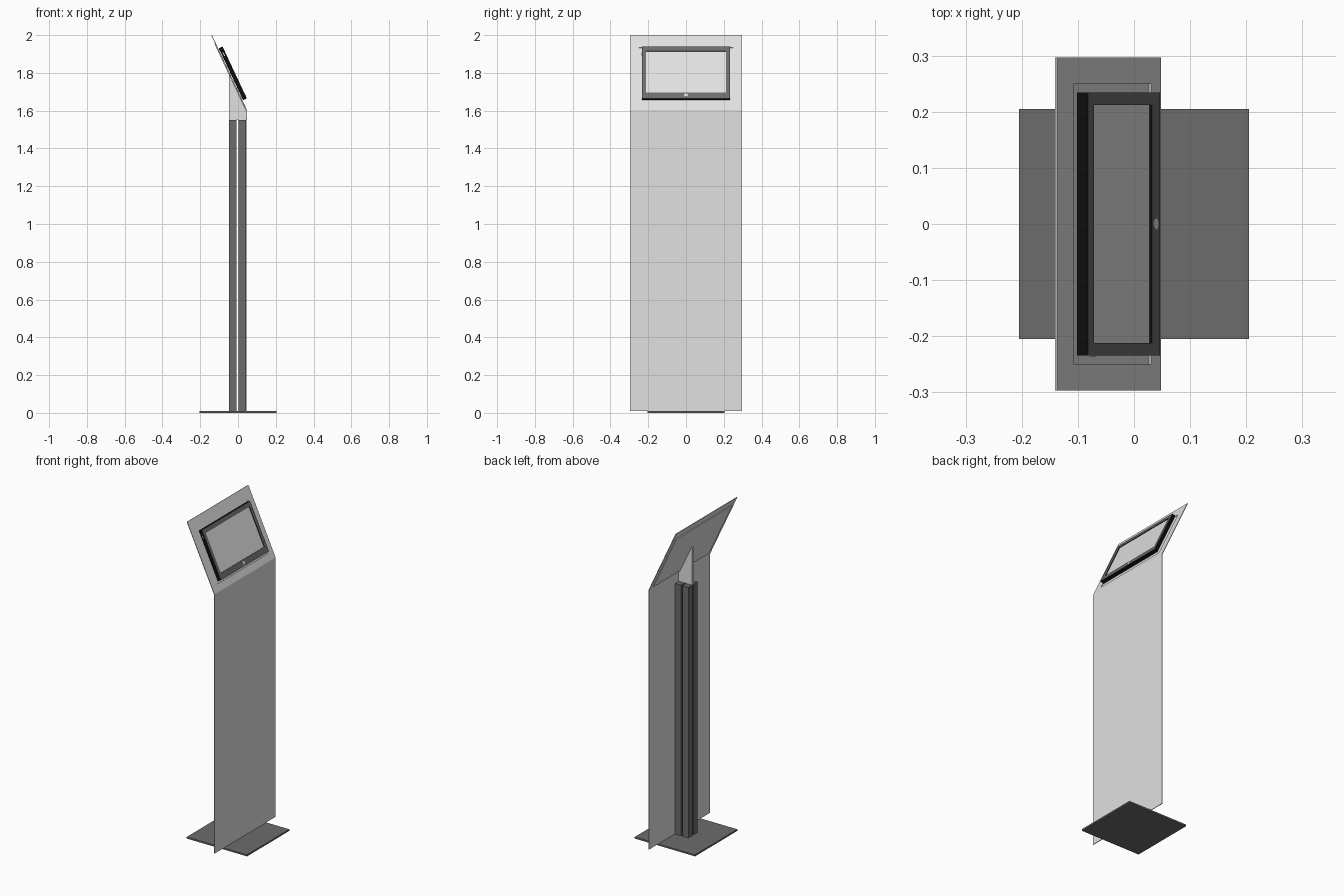
import bpy, bmesh, math
from mathutils import Matrix, Vector

if "Cube" in bpy.data.objects:
    bpy.data.objects.remove(bpy.data.objects["Cube"])


def material(name, v):
    m = bpy.data.materials.new(name)
    m.diffuse_color = (v, v, v, 1)
    m.use_nodes = True
    m.node_tree.nodes["Principled BSDF"].inputs["Base Color"].default_value = m.diffuse_color
    return m


LIGHT = material("light grey", 0.75)
DARK = material("dark grey", 0.15)
BLACK = material("black", 0.004)

# Tilted head frame: local x = width, y = up the slope, z = outward
up = Vector((-0.4236, 0, 0.9058)).normalized()
out = Vector((up.z, 0, -up.x))
HEAD = Matrix.Translation((0.048, 0, 1.603)) @ Matrix(
    (Vector((0, 1, 0)), up, out)).transposed().to_4x4()
FLAT = Matrix.Identity(4)


def finish(name, bm, mats, matrix):
    bmesh.ops.recalc_face_normals(bm, faces=bm.faces)
    me = bpy.data.meshes.new(name)
    bm.to_mesh(me)
    bm.free()
    for m in mats:
        me.materials.append(m)
    ob = bpy.data.objects.new(name, me)
    ob.matrix_world = matrix
    bpy.context.collection.objects.link(ob)
    return ob


def box(name, lo, hi, mat, matrix=FLAT):
    bm = bmesh.new()
    bmesh.ops.create_cube(bm, size=1)
    for v in bm.verts:
        v.co = [l + (c + 0.5) * (h - l) for c, l, h in zip(v.co, lo, hi)]
    return finish(name, bm, [mat], matrix)


def frame(name, outer, inner, z0, z1, mats, matrix):
    """Rectangular ring; sides take the second material if given."""
    bm = bmesh.new()

    def loop(r, z):
        x0, y0, x1, y1 = r
        return [bm.verts.new((x, y, z)) for x, y in
                ((x0, y0), (x1, y0), (x1, y1), (x0, y1))]
    loops = [loop(outer, z0), loop(outer, z1), loop(inner, z1), loop(inner, z0)]
    for a, b in zip(loops, loops[1:] + loops[:1]):
        for i in range(4):
            j = (i + 1) % 4
            bm.faces.new((a[i], a[j], b[j], b[i]))
    bm.normal_update()
    for f in bm.faces:
        front = min(v.co.z for v in f.verts) > z1 - 1e-5
        f.material_index = 0 if front or len(mats) == 1 else 1
    return finish(name, bm, mats, matrix)


def prism(name, points, axis, a, b, mat):
    """Extrude a 2D outline along y (points are x,z) or z (points are x,y)."""
    bm = bmesh.new()
    place = (lambda p, t: (p[0], t, p[1])) if axis == "y" else (lambda p, t: (p[0], p[1], t))
    f = bm.faces.new([bm.verts.new(place(p, a)) for p in points])
    ext = bmesh.ops.extrude_face_region(bm, geom=[f])
    shift = Vector((0, b - a, 0) if axis == "y" else (0, 0, b - a))
    bmesh.ops.translate(bm, vec=shift, verts=[g for g in ext["geom"]
                                              if isinstance(g, bmesh.types.BMVert)])
    return finish(name, bm, [mat], FLAT)


# Base plate
box("base_plate", (-0.205, -0.205, 0), (0.205, 0.205, 0.01), DARK)

# Post: two halves with a narrow gap, each grooved on its outer face
C, H = -0.0025, 0.045
half = [(0.005, -H), (H, -H), (H, -0.005), (H - 0.015, -0.005),
        (H - 0.015, 0.005), (H, 0.005), (H, H), (0.005, H)]
for side, label in ((-1, "rear"), (1, "front")):
    prism("post_" + label, [(C + side * x, y) for x, y in half], "z", 0.01, 1.55, DARK)

# Wedge bracket between the post and the head
prism("head_bracket", [(-0.048, 1.55), (0.044, 1.55), (0.044, 1.60), (-0.048, 1.795)],
      "y", -0.01, 0.01, LIGHT)

# Upright front panel
box("upright_panel", (0.044, -0.297, 0.01), (0.048, 0.297, 1.603), LIGHT)

# Tilted head panel with an opening, closed by a backing plate
frame("head_panel", (-0.297, 0, 0.297, 0.438), (-0.25, 0.042, 0.25, 0.366),
      -0.004, 0, [LIGHT], HEAD)
box("backing_plate", (-0.27, 0.02, -0.008), (0.27, 0.39, -0.004), LIGHT, HEAD)

# Tablet: dark bezel, black body, light screen
frame("tablet_bezel", (-0.234, 0.057, 0.234, 0.36), (-0.212, 0.092, 0.212, 0.334),
      0.018, 0.025, [DARK, BLACK], HEAD)
box("tablet_body", (-0.234, 0.057, 0.003), (0.234, 0.36, 0.018), BLACK, HEAD)
box("tablet_screen", (-0.212, 0.092, 0.018), (0.212, 0.334, 0.021), LIGHT, HEAD)
box("side_button", (-0.236, 0.31, 0.012), (-0.233, 0.33, 0.016), LIGHT, HEAD)

# Round button on the lower bezel
bm = bmesh.new()
bmesh.ops.create_cone(bm, cap_ends=True, segments=16, radius1=0.01, radius2=0.01, depth=0.002)
finish("round_button", bm, [LIGHT], HEAD @ Matrix.Translation((0, 0.076, 0.025)))
